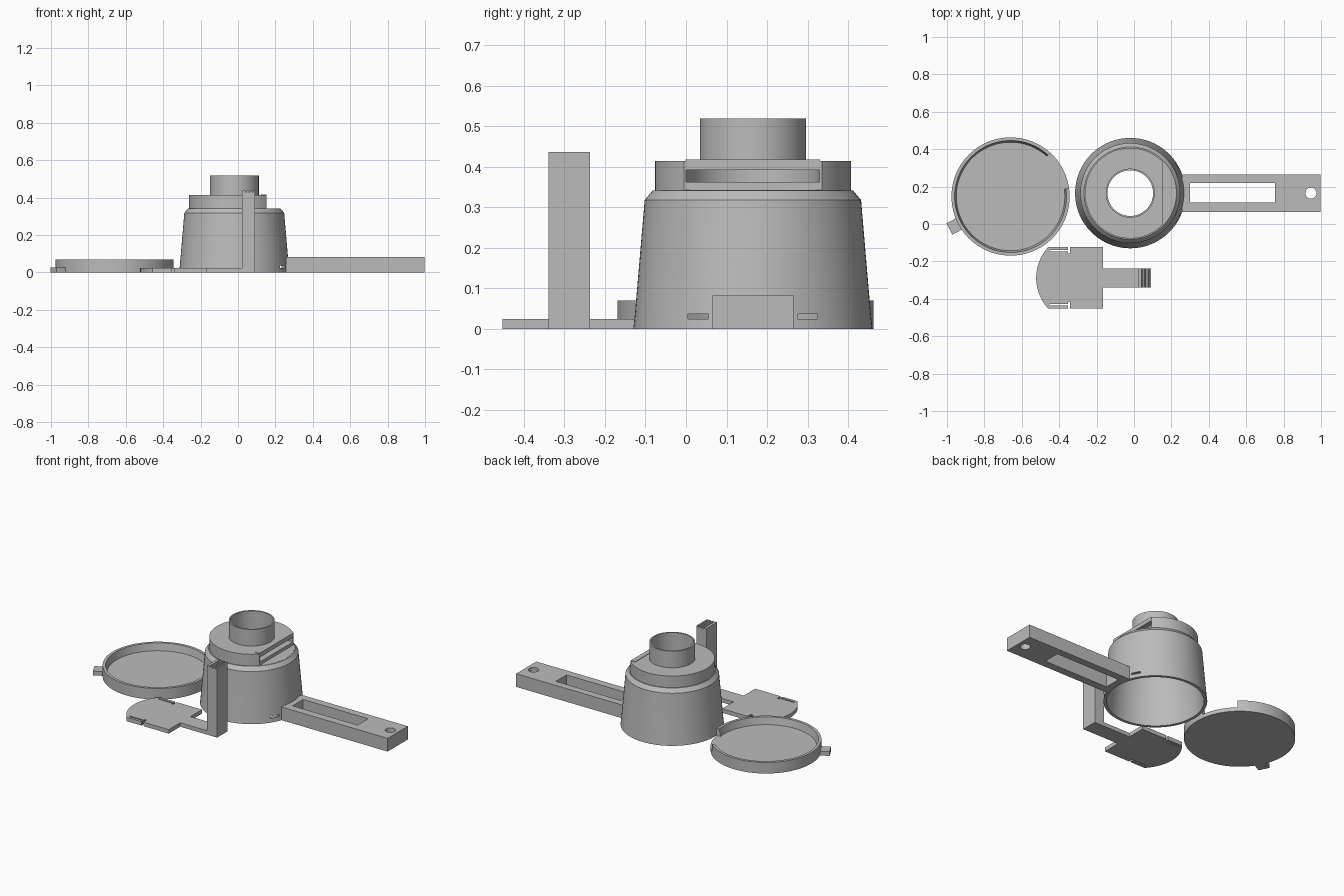
import bpy, bmesh, math
from mathutils import Matrix

if "Cube" in bpy.data.objects:
    bpy.data.objects.remove(bpy.data.objects["Cube"])

grey = bpy.data.materials.new("plain_grey")
grey.diffuse_color = (0.5, 0.5, 0.5, 1)
grey.use_nodes = True
grey.node_tree.nodes["Principled BSDF"].inputs["Base Color"].default_value = grey.diffuse_color


def make(name, bm):
    bmesh.ops.recalc_face_normals(bm, faces=bm.faces)
    me = bpy.data.meshes.new(name)
    bm.to_mesh(me)
    bm.free()
    me.materials.append(grey)
    ob = bpy.data.objects.new(name, me)
    bpy.context.collection.objects.link(ob)
    return ob


def box(name, x0, x1, y0, y1, z0, z1):
    bm = bmesh.new()
    bmesh.ops.create_cube(bm, size=1)
    for v in bm.verts:
        v.co = ((x0 + x1) / 2 + v.co.x * (x1 - x0),
                (y0 + y1) / 2 + v.co.y * (y1 - y0),
                (z0 + z1) / 2 + v.co.z * (z1 - z0))
    return make(name, bm)


def prism(name, pts, z0, z1):
    bm = bmesh.new()
    f = bm.faces.new([bm.verts.new((x, y, z0)) for x, y in pts])
    top = bmesh.ops.extrude_face_region(bm, geom=[f])["geom"]
    bmesh.ops.translate(bm, vec=(0, 0, z1 - z0),
                        verts=[g for g in top if isinstance(g, bmesh.types.BMVert)])
    return make(name, bm)


def arc(cx, cy, r, a0, a1, n):
    return [(cx + r * math.cos(math.radians(a0 + (a1 - a0) * i / n)),
             cy + r * math.sin(math.radians(a0 + (a1 - a0) * i / n))) for i in range(n + 1)]


def lathe(name, cx, cy, profile, closed=True, n=96):
    """Revolve an r,z profile; points at r = 0 become poles."""
    bm = bmesh.new()
    rings = []
    for r, z in profile:
        if r == 0:
            rings.append([bm.verts.new((cx, cy, z))] * n)
        else:
            rings.append([bm.verts.new((cx + r * math.cos(i * math.tau / n),
                                        cy + r * math.sin(i * math.tau / n), z)) for i in range(n)])
    pairs = list(zip(rings, rings[1:])) + ([(rings[-1], rings[0])] if closed else [])
    for a, b in pairs:
        for i in range(n):
            j = (i + 1) % n
            bm.faces.new(list(dict.fromkeys((a[i], a[j], b[j], b[i]))))
    return make(name, bm)


def boolean(ob, tool, op="DIFFERENCE"):
    m = ob.modifiers.new("bool", "BOOLEAN")
    m.operation, m.object, m.solver = op, tool, "EXACT"
    bpy.context.view_layer.objects.active = ob
    bpy.ops.object.modifier_apply(modifier=m.name)
    bpy.data.objects.remove(tool, do_unlink=True)


def smooth(ob):
    bpy.ops.object.select_all(action="DESELECT")
    ob.select_set(True)
    bpy.context.view_layer.objects.active = ob
    bpy.ops.object.shade_smooth_by_angle(angle=math.radians(20))


BX, BY = -0.02, 0.165      # body centre
LX, LY = -0.66, 0.147      # lid centre
PY = -0.288                # shutter centre line

# Hollow tapered body with collar and open neck
body = lathe("body", BX, BY, [
    (0.295, 0), (0.291, 0.037), (0.267, 0.318), (0.247, 0.342), (0.242, 0.342),
    (0.242, 0.415), (0.131, 0.415), (0.131, 0.519), (0.122, 0.519), (0.122, 0.345),
    (0.245, 0.335), (0.253, 0.31), (0.277, 0)])
# Flat on the collar and the slot that takes the shutter
boolean(body, box("cutter", 0.152, 0.4, -0.2, 0.5, 0.343, 0.43))
slot = arc(BX, BY, 0.165, 90, 270, 32) + [(0.3, BY - 0.165), (0.3, BY + 0.165)]
boolean(body, prism("cutter", slot, 0.363, 0.392))
# Locking slits beside the handle
for y in (0.03, 0.30):
    boolean(body, box("cutter", 0.15, 0.4, y - 0.025, y + 0.025, 0.025, 0.037))
smooth(body)

# Thin plate over the slot
box("slot_plate", 0.122, 0.152, BY - 0.166, BY + 0.166, 0.41, 0.418)

# Handle with long window and hanging hole
handle = box("handle", 0.257, 0.997, 0.065, 0.265, 0, 0.083)
boolean(handle, box("cutter", 0.30, 0.753, 0.114, 0.219, -0.1, 0.2))
boolean(handle, prism("cutter", arc(0.946, BY, 0.03, 0, 350, 35), -0.1, 0.2))
smooth(handle)

# Shallow lid with a gap in its rim
lid = lathe("lid", LX, LY, [(0, 0), (0.316, 0), (0.316, 0.07), (0.299, 0.07),
                            (0.29, 0.025), (0, 0.025)], closed=False)
gap = arc(LX, LY, 0.4, 8, 48, 8) + arc(LX, LY, 0.25, 48, 8, 8)
boolean(lid, prism("cutter", gap, 0.025, 0.2))
smooth(lid)

# Lid tab
tab = box("lid_tab", 0.305, 0.37, -0.034, 0.034, 0, 0.027)
tab.data.transform(Matrix.Translation((LX, LY, 0)) @ Matrix.Rotation(math.radians(208), 4, "Z"))

# Shutter plate with rounded end and two spring fingers
outline = arc(-0.281, PY, 0.242, 137, 223, 32) + [(-0.165, PY - 0.165), (-0.165, PY + 0.165)]
shutter = prism("shutter", outline, 0, 0.025)
for s in (1, -1):
    ys = sorted((PY + s * 0.14, PY + s * 0.149))
    boolean(shutter, box("cutter", -0.452, -0.342, ys[0], ys[1], -0.1, 0.1))
    ys = sorted((PY + s * 0.13, PY + s * 0.2))
    boolean(shutter, box("cutter", -0.354, -0.342, ys[0], ys[1], -0.1, 0.1))
smooth(shutter)

# Shutter stem and upright grip with toothed top
box("shutter_stem", -0.165, 0.022, PY - 0.051, PY + 0.051, 0, 0.025)
teeth = [(0.022, 0), (0.092, 0)]
for i in range(4):
    x = 0.092 - i * 0.0175
    teeth += [(x, 0.437), (x - 0.01, 0.437), (x - 0.014, 0.425)]
teeth[-1] = (0.022, 0.437)
teeth.pop(-2)
grip = prism("shutter_grip", teeth, -0.051, 0.051)
grip.data.transform(Matrix.Translation((0, PY, 0)) @ Matrix.Rotation(math.pi / 2, 4, "X"))
